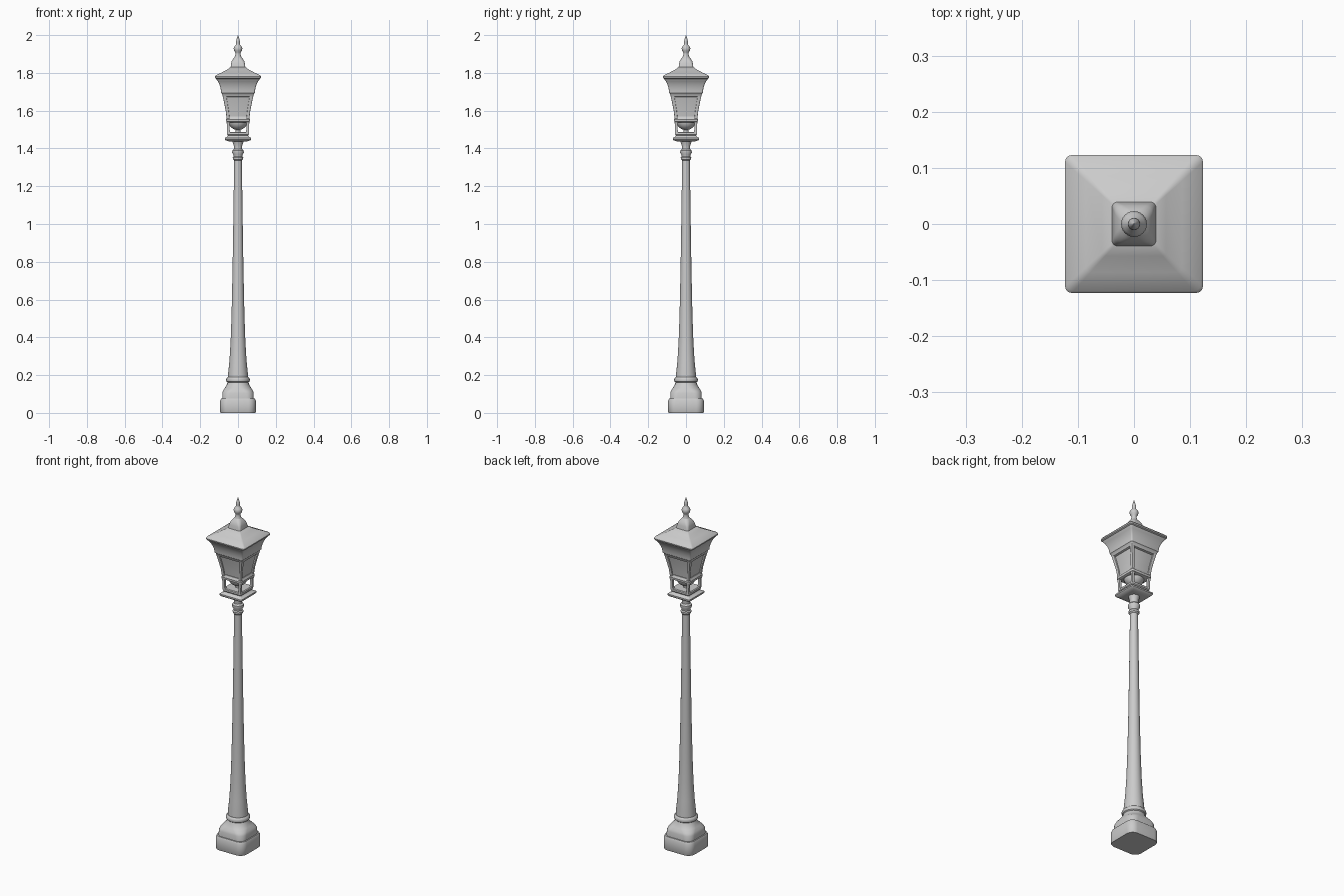
import bpy, bmesh, math


def loft(name, rings, corner=None, at=None, seg=6):
    """Stack rounded-square rings (z, half width); corner = radius as a share of the
    half width (1 gives a circle); at = optional centre for each ring."""
    bm = bmesh.new()
    loops = []
    for i, (z, h) in enumerate(rings):
        share = corner[i] if isinstance(corner, list) else corner
        r = h * share
        cx, cy = at[i] if at else (0, 0)
        loop = []
        for q in range(4):
            mid = math.radians(45 + 90 * q)
            ox = math.copysign(h - r, math.cos(mid))
            oy = math.copysign(h - r, math.sin(mid))
            for k in range(seg + 1):
                a = math.radians(90 * q + 90 * k / seg)
                loop.append(bm.verts.new((cx + ox + r * math.cos(a),
                                          cy + oy + r * math.sin(a), z)))
        loops.append(loop)
    n = len(loops[0])
    for a, b in zip(loops, loops[1:]):
        for k in range(n):
            bm.faces.new((a[k], a[(k + 1) % n], b[(k + 1) % n], b[k]))
    bm.faces.new(loops[0][::-1])
    bm.faces.new(loops[-1])
    bmesh.ops.remove_doubles(bm, verts=bm.verts, dist=0.00005)
    bmesh.ops.recalc_face_normals(bm, faces=bm.faces)
    me = bpy.data.meshes.new(name)
    bm.to_mesh(me)
    bm.free()
    ob = bpy.data.objects.new(name, me)
    bpy.context.collection.objects.link(ob)
    bpy.ops.object.select_all(action='DESELECT')
    ob.select_set(True)
    bpy.context.view_layer.objects.active = ob
    bpy.ops.object.shade_smooth_by_angle(angle=math.radians(35))
    return ob


# Square plinth with rounded corners, sweeping into a round neck
loft("plinth", [(0, 0.092), (0.004, 0.094), (0.065, 0.094), (0.076, 0.089)], 0.42)
loft("base_shoulder",
     [(0.07, 0.083), (0.105, 0.083), (0.118, 0.079), (0.132, 0.070),
      (0.148, 0.060), (0.168, 0.054)],
     [0.45, 0.5, 0.6, 0.8, 1, 1])

# Tapered round post with its collars
loft("base_collar", [(0.160, 0.054), (0.166, 0.061), (0.176, 0.063),
                     (0.184, 0.060), (0.190, 0.054)], 1)
loft("post", [(0.16, 0.054), (0.20, 0.053), (0.28, 0.045), (0.38, 0.039),
              (0.52, 0.034), (0.75, 0.029), (1.0, 0.025), (1.36, 0.020)], 1)
loft("post_capital",
     [(1.335, 0.020), (1.342, 0.027), (1.352, 0.028), (1.358, 0.023), (1.366, 0.024),
      (1.378, 0.031), (1.390, 0.030), (1.398, 0.022), (1.415, 0.022),
      (1.430, 0.027), (1.446, 0.032)], 1)

# Square tray carrying the lantern
loft("lantern_tray", [(1.437, 0.046), (1.443, 0.066), (1.448, 0.070), (1.456, 0.070),
                      (1.461, 0.058), (1.468, 0.053), (1.474, 0.058), (1.484, 0.058),
                      (1.488, 0.054)], 0.1, seg=3)

# Open gallery: rounded bowl and four short legs
loft("lamp_bowl", [(1.497 + 0.05 * (1 - math.cos(a)), max(0.002, 0.052 * math.sin(a)))
                   for a in [math.radians(d) for d in range(0, 91, 15)]], 1)
loft("bowl_stem", [(1.47, 0.014), (1.505, 0.014)], 1)
corners = [(x, y) for x in (-1, 1) for y in (-1, 1)]
for i, (sx, sy) in enumerate(corners):
    zs = [(1.480, 0.009), (1.495, 0.007), (1.530, 0.007), (1.548, 0.010)]
    off = [0.049, 0.051, 0.052, 0.052]
    loft(f"gallery_leg_{i + 1}", zs, 0.3, [(sx * o, sy * o) for o in off], seg=2)

# Lantern: lower rim, inset panes, corner bars and flared upper cove
loft("lantern_lower_rim", [(1.538, 0.056), (1.542, 0.063), (1.554, 0.064),
                           (1.560, 0.060), (1.568, 0.058)], 0.12, seg=3)
loft("lantern_panes", [(1.55, 0.052), (1.60, 0.058), (1.65, 0.067), (1.70, 0.078)],
     0.08, seg=3)
for i, (sx, sy) in enumerate(corners):
    zs = [(1.555, 0.008), (1.60, 0.008), (1.65, 0.009), (1.70, 0.010)]
    off = [0.052, 0.057, 0.066, 0.076]
    loft(f"lantern_corner_bar_{i + 1}", zs, 0.3, [(sx * o, sy * o) for o in off], seg=2)
loft("lantern_cove", [(1.672, 0.072), (1.676, 0.081), (1.690, 0.085), (1.694, 0.089),
                      (1.705, 0.090), (1.722, 0.093), (1.740, 0.099), (1.756, 0.107),
                      (1.768, 0.116), (1.775, 0.118)], 0.08, seg=3)

# Square roof rising to a small domed cap
loft("roof", [(1.768, 0.116), (1.773, 0.122), (1.780, 0.123), (1.786, 0.119),
              (1.802, 0.086), (1.818, 0.057), (1.830, 0.040)], 0.1, seg=3)
loft("roof_cap", [(1.825, 0.040), (1.836, 0.038), (1.850, 0.036), (1.862, 0.033),
                  (1.874, 0.026), (1.884, 0.018)],
     [0.25, 0.25, 0.35, 0.5, 0.7, 1])

# Turned finial with a spike
loft("finial", [(1.875, 0.022), (1.886, 0.017), (1.900, 0.013), (1.908, 0.014),
                (1.918, 0.021), (1.930, 0.023), (1.940, 0.019), (1.948, 0.012),
                (1.955, 0.010), (1.962, 0.011), (1.970, 0.010), (1.988, 0.005),
                (2.0, 0.001)], 1)
